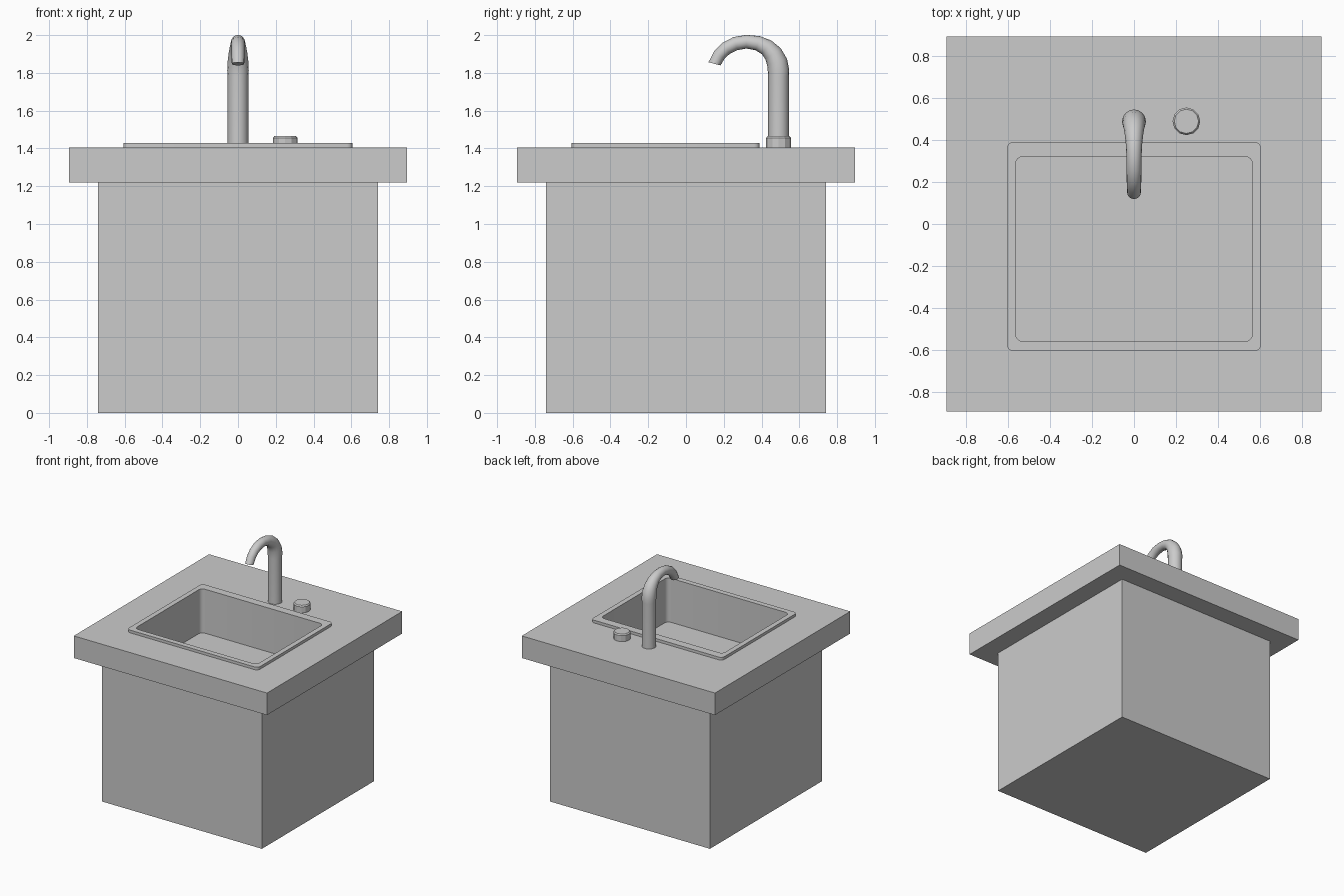
import bpy, bmesh, math
from mathutils import Vector

if "Cube" in bpy.data.objects:
    bpy.data.objects.remove(bpy.data.objects["Cube"])


def rect(x0, x1, y0, y1, z, r=0.0, seg=0):
    """Counter-clockwise rectangle loop, with rounded corners if seg > 0."""
    pts = []
    corners = [(x1 - r, y1 - r), (x0 + r, y1 - r), (x0 + r, y0 + r), (x1 - r, y0 + r)]
    for i, (cx, cy) in enumerate(corners):
        for k in range(seg + 1):
            a = math.pi / 2 * (i + (k / seg if seg else 0))
            pts.append((cx + r * math.cos(a), cy + r * math.sin(a), z))
    return pts


def circle(cx, cy, z, r, n):
    return [(cx + r * math.cos(2 * math.pi * i / n),
             cy + r * math.sin(2 * math.pi * i / n), z) for i in range(n)]


def loft(name, loops, cap_start=True, cap_end=True, closed=False, smooth=0):
    """Skin a series of equal-length loops into one object."""
    bm = bmesh.new()
    rings = [[bm.verts.new(p) for p in loop] for loop in loops]
    n = len(rings[0])
    pairs = list(zip(rings, rings[1:])) + ([(rings[-1], rings[0])] if closed else [])
    for a, b in pairs:
        for i in range(n):
            j = (i + 1) % n
            bm.faces.new((a[i], a[j], b[j], b[i]))
    if cap_start and not closed:
        bm.faces.new(rings[0][::-1])
    if cap_end and not closed:
        bm.faces.new(rings[-1])
    mesh = bpy.data.meshes.new(name)
    bm.to_mesh(mesh)
    bm.free()
    obj = bpy.data.objects.new(name, mesh)
    bpy.context.collection.objects.link(obj)
    if smooth:
        bpy.ops.object.select_all(action='DESELECT')
        obj.select_set(True)
        bpy.context.view_layer.objects.active = obj
        bpy.ops.object.shade_smooth_by_angle(angle=math.radians(smooth))
    return obj


# Cabinet, open under the counter to house the basin
C = 0.74
loft("cabinet", [rect(-C, C, -C, C, 0), rect(-C, C, -C, C, 1.22)], cap_end=False)

# Countertop slab with the sink cut-out
T = 0.895
hole = (-0.58, 0.58, -0.575, 0.335)
loft("countertop", [rect(*hole, 1.22), rect(-T, T, -T, T, 1.22),
                    rect(-T, T, -T, T, 1.405), rect(*hole, 1.405)], closed=True)

# Sink: raised rim, straight walls and floor
outer = (-0.607, 0.607, -0.605, 0.39)
inner = (-0.565, 0.565, -0.56, 0.322)
loft("sink_basin", [rect(*outer, 1.405, 0.03, 4), rect(*outer, 1.428, 0.03, 4),
                    rect(*inner, 1.428, 0.035, 4), rect(*inner, 1.06, 0.035, 4)],
     cap_start=False, smooth=35)

# Drain
loft("drain", [circle(0, -0.135, 1.06, 0.078, 12), circle(0, -0.135, 1.064, 0.078, 12)])

# Tap knob with a small chamfer
loft("tap_knob", [circle(0.25, 0.49, 1.405, 0.066, 12), circle(0.25, 0.49, 1.455, 0.066, 12),
                  circle(0.25, 0.49, 1.465, 0.058, 12)])

# Faucet: (y, z, radius) along the tapering gooseneck
path = [(0.49, 1.405, 0.055), (0.49, 1.78, 0.055), (0.49, 1.81, 0.057),
        (0.482, 1.858, 0.055), (0.461, 1.901, 0.050), (0.427, 1.935, 0.044),
        (0.38, 1.957, 0.039), (0.32, 1.965, 0.036), (0.262, 1.955, 0.036),
        (0.212, 1.93, 0.035), (0.176, 1.895, 0.034), (0.151, 1.848, 0.033)]
rings = []
for i, (y, z, r) in enumerate(path):
    p, q = path[max(i - 1, 0)], path[min(i + 1, len(path) - 1)]
    t = Vector((0, q[0] - p[0], q[1] - p[1])).normalized()
    if i == len(path) - 1:
        t = Vector((0, -0.25, -0.97)).normalized()
    side = Vector((1, 0, 0))
    up = t.cross(side)
    rings.append([Vector((0, y, z)) + r * (math.cos(a) * side + math.sin(a) * up)
                  for a in (2 * math.pi * k / 16 for k in range(16))])
loft("faucet", rings, smooth=40)
